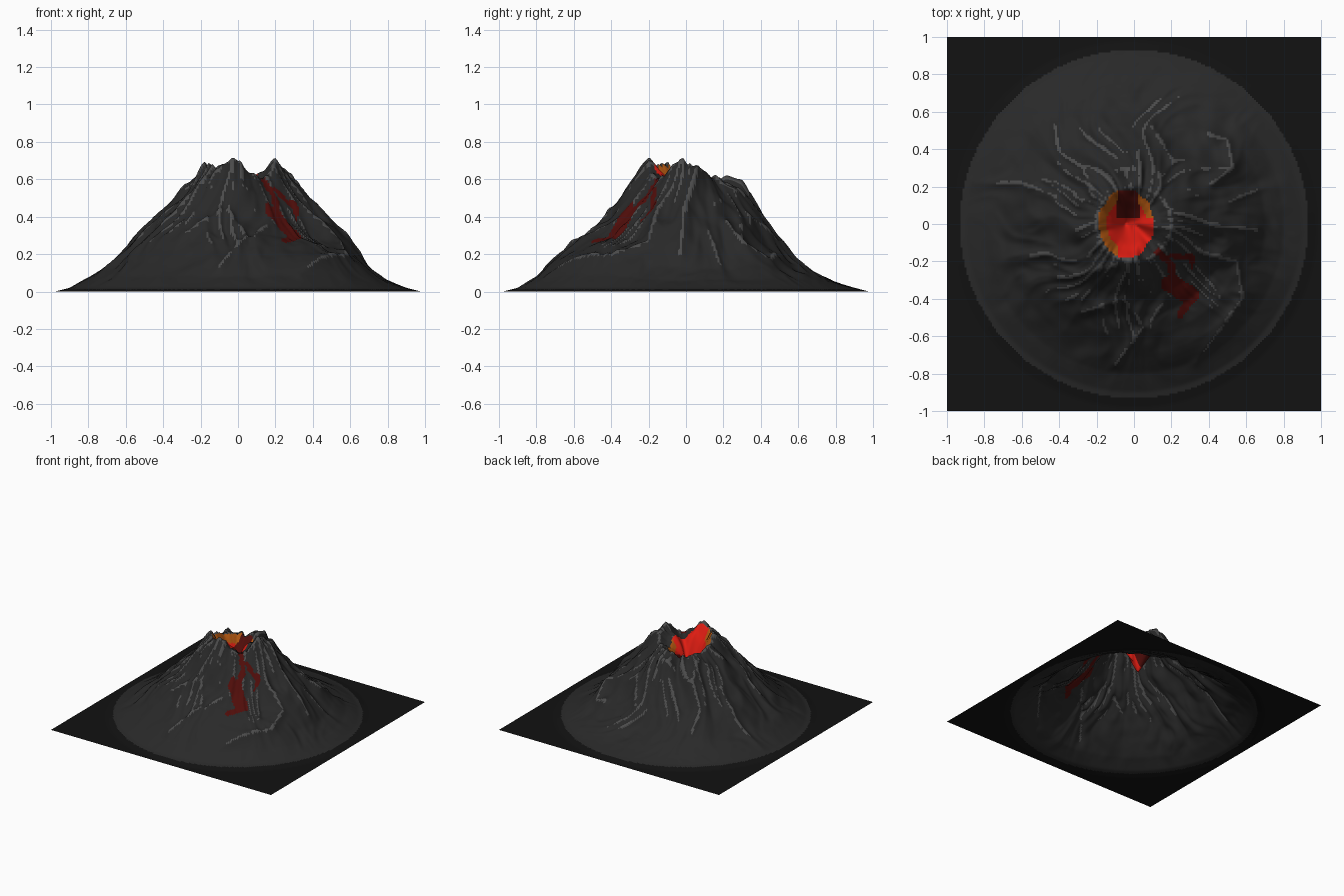
import bpy, bmesh, math
from mathutils import Vector, noise

if "Cube" in bpy.data.objects:
    bpy.data.objects.remove(bpy.data.objects["Cube"])

# Slope heights every 45 degrees (from +x, counter-clockwise) at these radii
RADII = [0.14, 0.2, 0.3, 0.4, 0.5, 0.6, 0.7, 0.8, 0.9, 0.98]
SLOPES = [
    [.64, .68, .57, .44, .35, .25, .13, .06, .02, 0],
    [.58, .62, .51, .41, .32, .23, .14, .07, .02, 0],
    [.57, .59, .56, .41, .26, .16, .09, .05, .02, 0],
    [.56, .59, .54, .44, .33, .24, .15, .08, .02, 0],
    [.60, .64, .54, .45, .33, .24, .15, .08, .02, 0],
    [.64, .67, .57, .45, .35, .26, .16, .08, .02, 0],
    [.67, .68, .57, .41, .31, .25, .17, .08, .02, 0],
    [.58, .61, .49, .37, .28, .25, .19, .09, .02, 0],
]
# Summit peaks: x, y, height, width
PEAKS = [(.2, -.04, .035, .05), (-.04, -.2, .035, .06), (-.2, -.1, .03, .05), (-.32, .12, .03, .06)]
# Crests seen from above
RIDGES = [
    [(-.42, .52), (-.40, .38), (-.27, .30), (-.22, .15)],
    [(-.85, .22), (-.6, .22), (-.42, .15)],
    [(.03, .22), (.03, .45)],
    [(.1, .52), (.2, .35)],
    [(.4, .48), (.5, .45), (.53, .3), (.42, .22)],
    [(.2, .08), (.4, 0), (.65, -.03)],
    [(.35, -.15), (.55, -.2), (.58, -.4), (.45, -.58), (.33, -.74)],
    [(-.1, -.22), (-.3, -.27), (-.42, -.22)],
    [(-.27, -.47), (-.05, -.4), (.05, -.55), (-.1, -.75)],
]
# Lava streams down the front right slope: x, y points and half width
STREAMS = [([(.13, -.15), (.2, -.22), (.2, -.32)], .018),
           ([(.2, -.32), (.3, -.38)], .05),
           ([(.3, -.38), (.25, -.49)], .018),
           ([(.2, -.17), (.31, -.18), (.31, -.23)], .014)]


def smooth(t):
    t = min(max(t, 0), 1)
    return t * t * (3 - 2 * t)


def path_distance(x, y, pts):
    best = 9
    for (ax, ay), (bx, by) in zip(pts, pts[1:]):
        dx, dy = bx - ax, by - ay
        t = min(max(((x - ax) * dx + (y - ay) * dy) / (dx * dx + dy * dy), 0), 1)
        best = min(best, math.hypot(x - ax - t * dx, y - ay - t * dy))
    return best


def slope(r, ang):
    a = ang / (math.pi / 4) % 8
    i, f = int(a) % 8, smooth(a % 1)
    row = [p + (q - p) * f for p, q in zip(SLOPES[i], SLOPES[(i + 1) % 8])]
    if r <= RADII[0]:
        return row[0]
    for k in range(len(RADII) - 1):
        if r <= RADII[k + 1]:
            t = (r - RADII[k]) / (RADII[k + 1] - RADII[k])
            return row[k] + (row[k + 1] - row[k]) * t
    return 0


def pit(x, y):
    wob = 1 + .12 * noise.noise(Vector((x * 14, y * 14, 3)))
    return math.hypot((x + .04) / .145, y / .185) * wob


def height(x, y):
    r, ang = math.hypot(x, y), math.atan2(y, x)
    if r >= .98:
        return 0
    # wandering radial gullies
    bend = ang + .35 * noise.noise(Vector((x * 3, y * 3, 7)))
    c, s = math.cos(bend), math.sin(bend)
    g1 = .5 - abs(noise.noise(Vector((c * 3.2, s * 3.2, r * 2.2)))) * 1.6
    g2 = .5 - abs(noise.noise(Vector((c * 7, s * 7, r * 4 + 5)))) * 1.6
    fade = smooth((.95 - r) / .45) * smooth((r - .05) / .2)
    z = slope(r, ang) + fade * (.045 * g1 + .025 * g2 - .015)
    z += fade * .012 * noise.noise(Vector((x * 13, y * 13, 1)))
    if r > .12:
        for pts in RIDGES:
            d = path_distance(x, y, pts)
            if d < .15:
                z += .035 * smooth((1 - r) / .4) * math.exp(-(d / .03) ** 1.3)
    for px, py, h, w in PEAKS:
        z += h * math.exp(-((x - px) ** 2 + (y - py) ** 2) / w ** 2)
    # crater funnel
    t = pit(x, y)
    if t < 1.1:
        z = min(z, .37 + (z - .37) * smooth(t / 1.1) ** .6)
    return min(max(z, 0), .722)


def material(name, rgb):
    m = bpy.data.materials.new(name)
    m.diffuse_color = (*rgb, 1)
    m.use_nodes = True
    m.node_tree.nodes["Principled BSDF"].inputs["Base Color"].default_value = m.diffuse_color
    return m


mats = [material("rock", (.022, .022, .022)), material("pale_crest", (.07, .07, .07)),
        material("dark_ground", (.006, .006, .006)), material("lava", (.75, .012, .006)),
        material("lava_edge", (.42, .09, .005)), material("cooling_lava", (.08, .004, .003))]

# Terrain sheet, open underneath
bm = bmesh.new()
bmesh.ops.create_grid(bm, x_segments=190, y_segments=190, size=1)
for v in bm.verts:
    v.co.z = height(v.co.x, v.co.y)

# Colour regions
for f in bm.faces:
    x, y, _ = f.calc_center_median()
    r, t = math.hypot(x, y), pit(x, y)
    crest = sum(v.co.z - sum(e.other_vert(v).co.z for e in v.link_edges) / len(v.link_edges)
                for v in f.verts) / 4
    f.smooth = True
    f.material_index = 2 if r > .93 else (1 if crest > .0016 else 0)
    if t < 1:
        if t > .72 and (x < -.08 or (x > .02 and y > .03)):
            f.material_index = 4
        elif y > .03 and abs(x + .03) < .06:
            f.material_index = 5
        else:
            f.material_index = 3
    elif any(path_distance(x, y, p) < w + .012 * noise.noise(Vector((x * 25, y * 25, 0)))
             for p, w in STREAMS):
        f.material_index = 5

mesh = bpy.data.meshes.new("volcano")
bm.to_mesh(mesh)
bm.free()
for m in mats:
    mesh.materials.append(m)
volcano = bpy.data.objects.new("volcano", mesh)
bpy.context.collection.objects.link(volcano)
